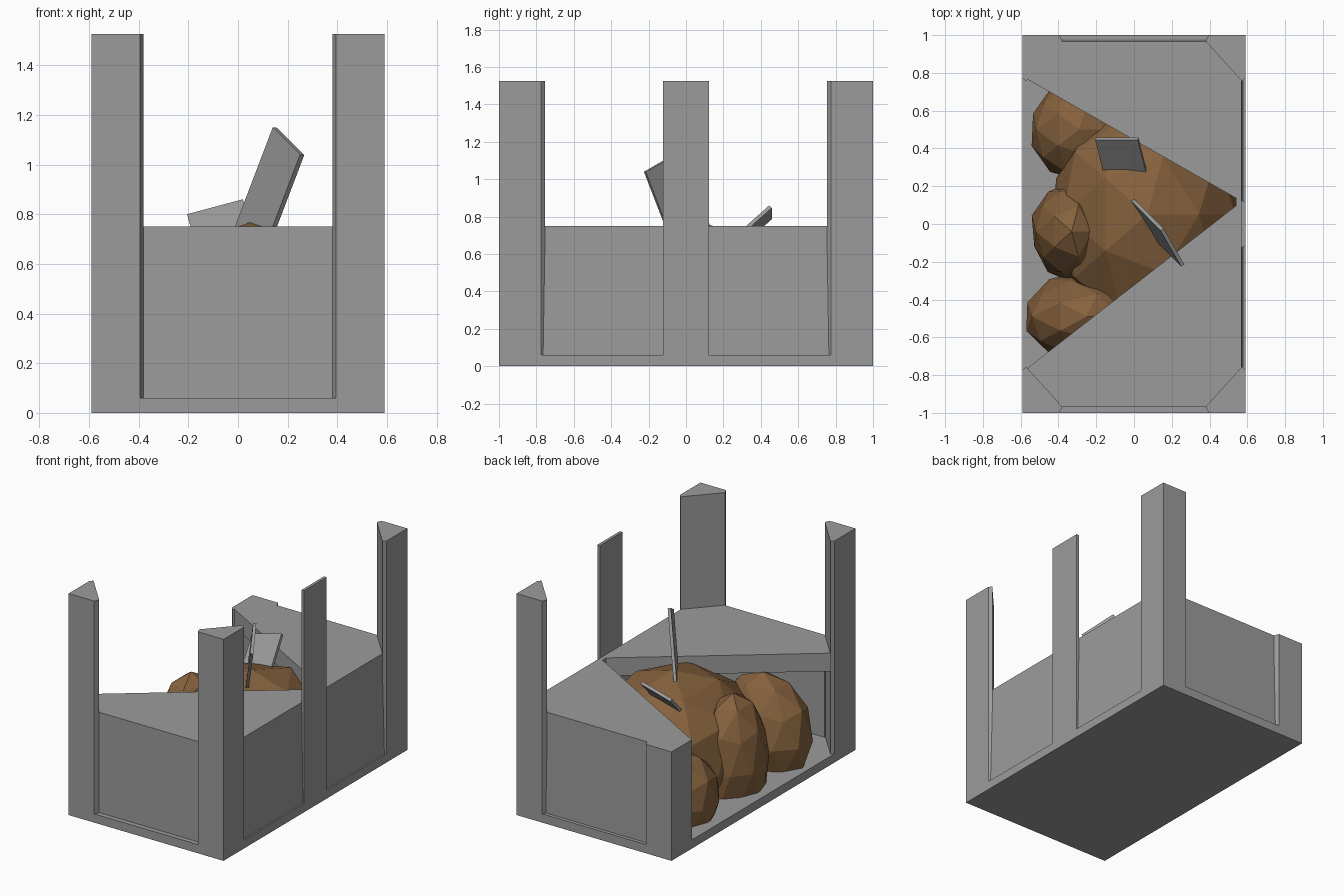
import bpy, bmesh, random
from mathutils import Vector

if "Cube" in bpy.data.objects:
    bpy.data.objects.remove(bpy.data.objects["Cube"])

random.seed(4)
FLOOR, TOP, TALL = 0.06, 0.75, 1.525


def material(name, rgb):
    mat = bpy.data.materials.new(name)
    mat.diffuse_color = (*rgb, 1)
    mat.use_nodes = True
    mat.node_tree.nodes["Principled BSDF"].inputs["Base Color"].default_value = mat.diffuse_color
    return mat


grey = material("dark_grey", (.33, .33, .33))
brown = material("earth_brown", (.235, .12, .047))


def finish(bm, name, mat=grey):
    bmesh.ops.recalc_face_normals(bm, faces=bm.faces)
    me = bpy.data.meshes.new(name)
    bm.to_mesh(me)
    bm.free()
    me.materials.append(mat)
    bpy.context.collection.objects.link(bpy.data.objects.new(name, me))


def prism(name, pts, vec):
    """Extrude a closed 3D outline along a vector."""
    bm = bmesh.new()
    face = bm.faces.new([bm.verts.new(p) for p in pts])
    ext = bmesh.ops.extrude_face_region(bm, geom=[face])
    moved = [g for g in ext['geom'] if isinstance(g, bmesh.types.BMVert)]
    bmesh.ops.translate(bm, verts=moved, vec=vec)
    finish(bm, name)


def upright(name, outline, z0, z1):
    prism(name, [(x, y, z0) for x, y in outline], (0, 0, z1 - z0))


# Base floor
upright("base", [(-.59, -1), (.59, -1), (.59, 1), (-.59, 1)], 0, FLOOR)

# Corner posts; the back left one is broken off at table height
corner = [(.59, 1), (.395, 1), (.38, .967), (.572, .755), (.59, .775)]
for sx, sy, label in ((1, 1, "back_right"), (-1, 1, "back_left"),
                      (1, -1, "front_right"), (-1, -1, "front_left")):
    height = TOP if label == "back_left" else TALL
    upright(label + "_post", [(sx * x, sy * y) for x, y in corner], FLOOR, height)

# Thin middle post on the right side
upright("middle_post", [(.57, -.122), (.59, -.122), (.59, .122), (.57, .122)], FLOOR, TALL)

# Side panels, the back and right ones leaning in slightly towards the top
for s, label, foot in ((-1, "front", .966), (1, "back", .976)):
    profile = [(-.4, s * foot, FLOOR), (-.4, s * .965, TOP),
               (-.4, s * .935, TOP), (-.4, s * (foot - .03), FLOOR)]
    prism(label + "_panel", profile, (.8, 0, 0))
prism("right_panel", [(.58, -.77, FLOOR), (.57, -.77, TOP),
                      (.54, -.77, TOP), (.55, -.77, FLOOR)], (0, 1.54, 0))

# Two broken halves of the lid, leaving a wedge-shaped opening
for s, label in ((-1, "front"), (1, "back")):
    outline = [(.57, .12), (.57, s * .76), (.385, s * .965), (-.385, s * .965), (-.58, s * .775)]
    upright(label + "_lid", outline, TOP - .125, TOP)


# Faceted heap of brown lumps
def lump(name, centre, radii, jitter=.035):
    bm = bmesh.new()
    bmesh.ops.create_icosphere(bm, subdivisions=2, radius=1)
    for v in bm.verts:
        k = 1 + random.uniform(-jitter, jitter) * (abs(v.co.z) < .8)
        v.co = Vector([c + r * k * a for c, r, a in zip(centre, radii, v.co)])
        v.co.z = max(v.co.z, .03)
        v.co.x = max(-.57, min(v.co.x, .575))
    finish(bm, name, brown)


lump("large_lump", (.07, .05, .24), (.52, .62, .535))
lump("back_lump", (-.29, .50, .17), (.26, .275, .31))
lump("middle_lump", (-.33, -.04, .22), (.215, .265, .47))
lump("front_lump", (-.25, -.49, .22), (.33, .24, .42))


# Splintered boards sticking out of the heap
def board(name, corner_pt, across, down, thick=.02):
    c, a, d = Vector(corner_pt), Vector(across), Vector(down)
    prism(name, [c, c + a, c + a + d, c + d], a.cross(d).normalized() * thick)


board("tall_board", (.14, -.035, 1.15), (.11, -.19, -.11), (-.158, .16, -.415))
board("short_board", (-.205, .445, .80), (.225, 0, .06), (.045, -.18, -.16))
